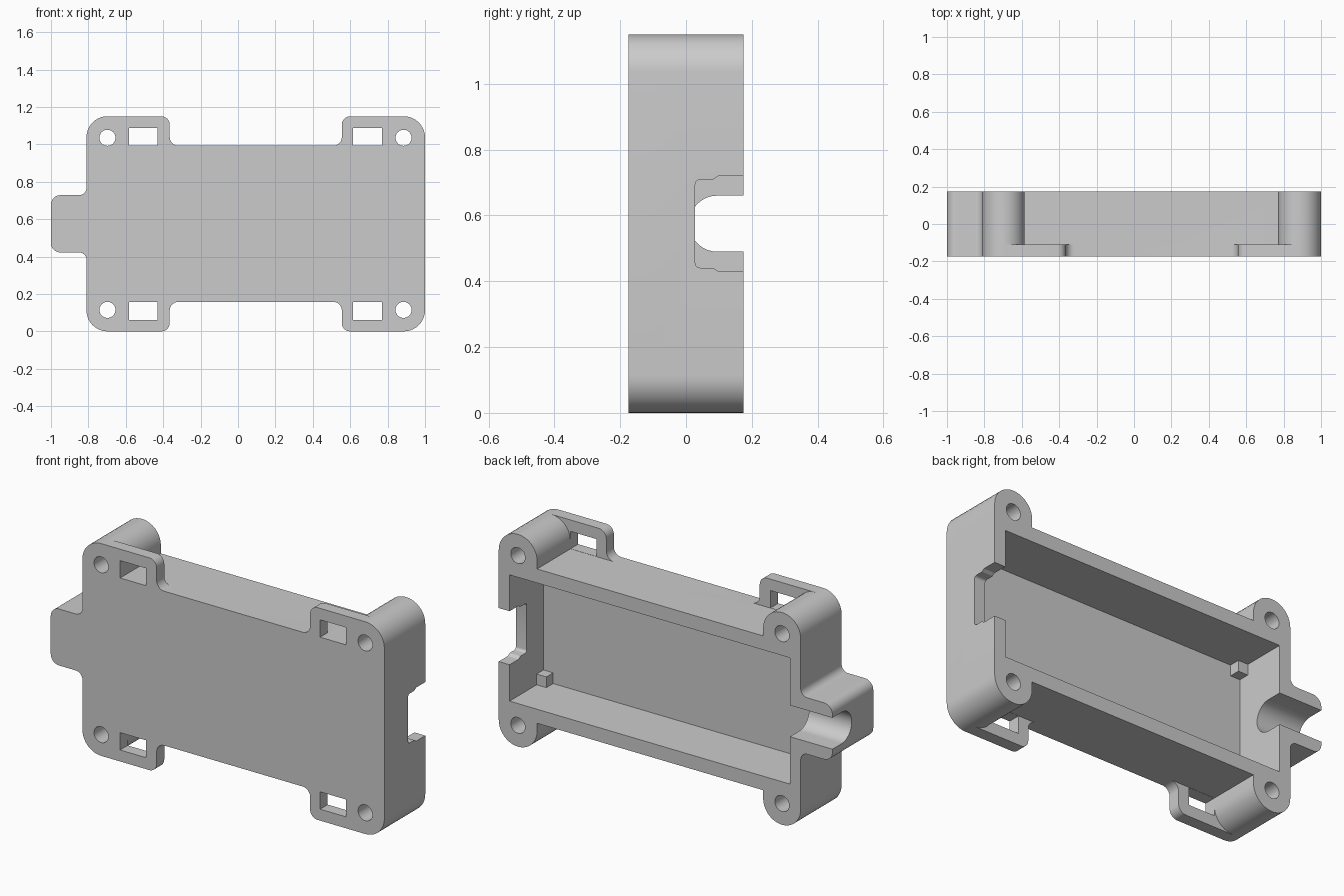
import bpy
import bmesh
import math
from mathutils import Vector

MID = 0.575             # mid height of the case
FRONT, BACK = -0.175, 0.175
TAB_BACK = -0.11        # rear of the strap tabs
FLOOR = -0.115          # inside floor of the case

if "Cube" in bpy.data.objects:
    bpy.data.objects.remove(bpy.data.objects["Cube"])

grey = bpy.data.materials.new("plain_grey")
grey.use_nodes = True
colour = (0.6, 0.6, 0.6, 1)
grey.diffuse_color = colour
grey.node_tree.nodes["Principled BSDF"].inputs["Base Color"].default_value = colour


def mirrored(half):
    """Close a half profile by mirroring it about the mid height."""
    return half + [(u, -v, r) for u, v, r in reversed(half)]


def rounded(corners, steps=10):
    """Turn (u, v, radius) corners into an outline with round corners."""
    out = []
    for i, (u, v, r) in enumerate(corners):
        p = Vector((u, v))
        if r == 0:
            out.append(p)
            continue
        a = (Vector(corners[i - 1][:2]) - p).normalized()
        b = (Vector(corners[(i + 1) % len(corners)][:2]) - p).normalized()
        half = a.angle(b) / 2
        centre = p + (a + b).normalized() * (r / math.sin(half))
        start = p + a * (r / math.tan(half)) - centre
        end = p + b * (r / math.tan(half)) - centre
        sweep = math.pi - 2 * half
        for k in range(steps + 1):
            t = sweep * k / steps
            out.append(centre + (start * math.sin(sweep - t) + end * math.sin(t)) / math.sin(sweep))
    return out


def prism(name, outline, low, high, axis="y"):
    """Extrude an outline along y (outline in x, z) or x (outline in y, z)."""
    bm = bmesh.new()
    place = (lambda p, w: (p[0], w, p[1] + MID)) if axis == "y" else (lambda p, w: (w, p[0], p[1] + MID))
    ends = [[bm.verts.new(place(p, w)) for p in outline] for w in (low, high)]
    bm.faces.new(ends[0])
    bm.faces.new(ends[1])
    n = len(outline)
    for i in range(n):
        j = (i + 1) % n
        bm.faces.new((ends[0][i], ends[0][j], ends[1][j], ends[1][i]))
    bmesh.ops.recalc_face_normals(bm, faces=bm.faces)
    mesh = bpy.data.meshes.new(name)
    bm.to_mesh(mesh)
    bm.free()
    mesh.materials.append(grey)
    obj = bpy.data.objects.new(name, mesh)
    bpy.context.collection.objects.link(obj)
    return obj


def rect(u0, u1, v0, v1):
    return [(u0, v0), (u1, v0), (u1, v1), (u0, v1)]


def combine(target, tool, operation):
    """Apply a boolean and discard the tool."""
    mod = target.modifiers.new("cut", "BOOLEAN")
    mod.operation, mod.solver, mod.object = operation, "EXACT", tool
    bpy.context.view_layer.objects.active = target
    bpy.ops.object.modifier_apply(modifier=mod.name)
    bpy.data.objects.remove(tool)


# Full-depth shell with four screw bosses and the cable outlet
outlet = [(-0.81, 0.153, 0.04), (-1, 0.153, 0.05)]
case = prism("case", rounded(mirrored([
    (1, 0.575, 0.114), (0.77, 0.575, 0.114), (0.77, 0.418, 0),
    (-0.585, 0.418, 0), (-0.585, 0.575, 0.112), (-0.81, 0.575, 0.112)] + outlet)),
    FRONT, BACK)

# Front plate with strap tabs
plate = prism("front_plate", rounded(mirrored([
    (1, 0.575, 0.114), (0.555, 0.575, 0.045), (0.555, 0.418, 0.045),
    (-0.365, 0.418, 0.045), (-0.365, 0.575, 0.045), (-0.81, 0.575, 0.112)] + outlet)),
    FRONT, TAB_BACK)
combine(case, plate, "UNION")

# Hollow inside, open at the back
combine(case, prism("cavity", rect(-0.745, 0.935, -0.342, 0.342), FLOOR, 0.3), "DIFFERENCE")

# Screw holes and strap slots
for side in (-1, 1):
    for x in (-0.698, 0.885):
        z = side * 0.46
        ring = [(x + 0.043 * math.cos(k * math.tau / 32), z + 0.043 * math.sin(k * math.tau / 32))
                for k in range(32)]
        combine(case, prism("bore", ring, -0.3, 0.3), "DIFFERENCE")
    for left, right in ((-0.584, -0.43), (0.615, 0.769)):
        z0, z1 = sorted((side * 0.419, side * 0.513))
        combine(case, prism("slot", rect(left, right, z0, z1), -0.3, -0.05), "DIFFERENCE")

# Round-bottomed cable channel
channel = rounded(mirrored([(0.3, 0.085, 0), (0.01, 0.085, 0.0848)]), 16)
combine(case, prism("channel", channel, -1.1, -0.6, "x"), "DIFFERENCE")

# Stepped connector opening in the opposite end wall
opening = rounded(mirrored([(0.3, 0.145, 0), (0.098, 0.145, 0.008), (0.082, 0.134, 0.008),
                            (0.028, 0.134, 0.015)]), 5)
combine(case, prism("opening", opening, 0.85, 1.1, "x"), "DIFFERENCE")

# Small support blocks in the inside corners
for side in (-1, 1):
    z0, z1 = sorted((side * 0.284, side * 0.35))
    for name, x0, x1 in (("right", -0.755, -0.687), ("left", 0.877, 0.945)):
        level = "upper" if side > 0 else "lower"
        prism(f"support_block_{level}_{name}", rect(x0, x1, z0, z1), FLOOR - 0.01, FLOOR + 0.058)

bpy.ops.object.select_all(action="DESELECT")
case.select_set(True)
bpy.context.view_layer.objects.active = case
bpy.ops.object.shade_smooth_by_angle(angle=math.radians(30))
